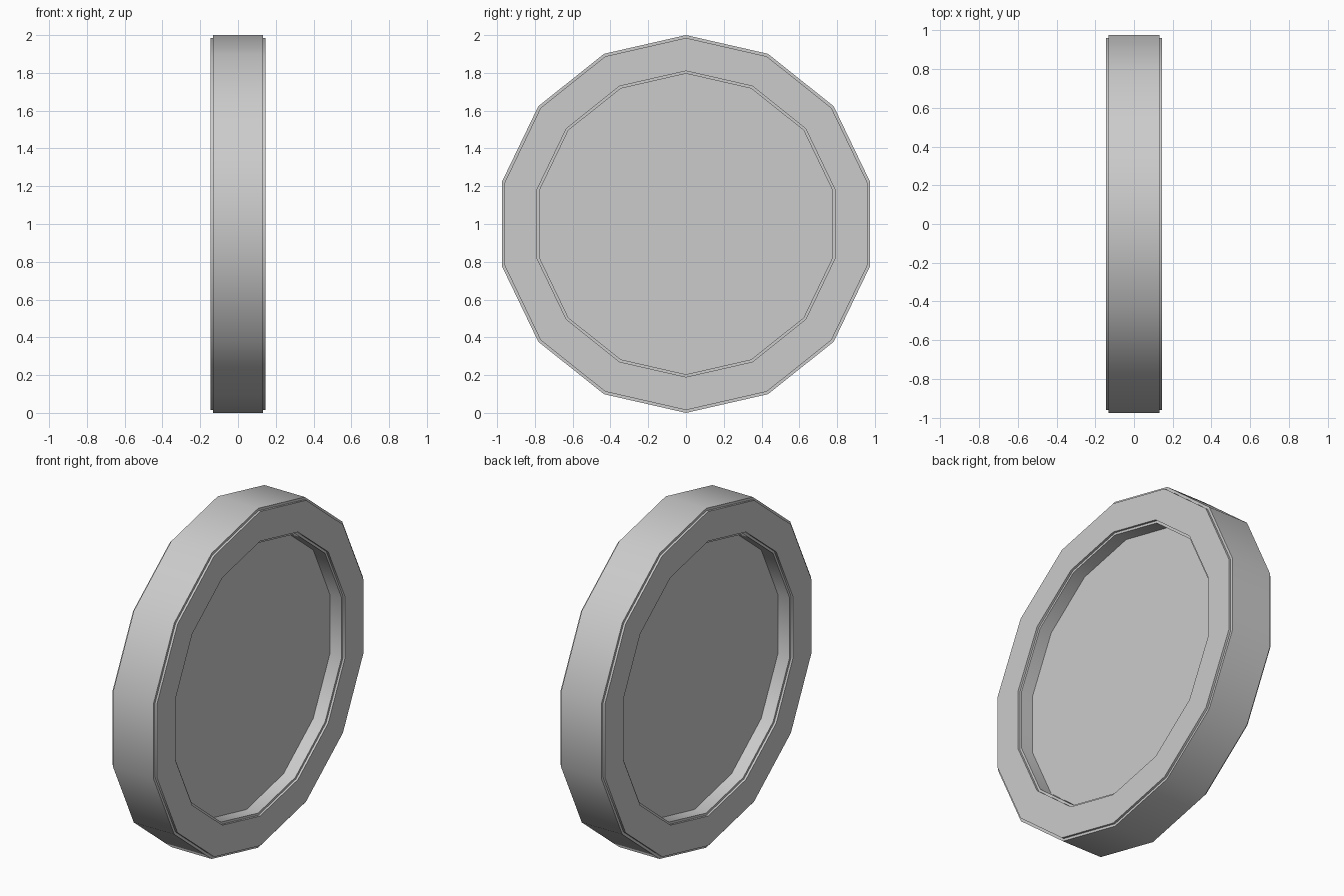
import bpy, bmesh
from math import sin, cos, pi, radians

if "Cube" in bpy.data.objects:
    bpy.data.objects.remove(bpy.data.objects["Cube"])

SIDES = 14

# Half profile from rim to hub: (x, radius); mirrored for the other face
half = [(0.132, 1.0), (0.132, 0.985), (0.145, 0.985), (0.145, 0.81),
        (0.132, 0.81), (0.132, 0.796), (0.055, 0.796)]
profile = [(-x, r) for x, r in reversed(half)] + half

# Wheel: revolve the profile around the x axis, a corner at top and bottom
bm = bmesh.new()
rings = []
for x, r in profile:
    rings.append([bm.verts.new((x, r * sin(2 * pi * i / SIDES),
                                1 + r * cos(2 * pi * i / SIDES)))
                  for i in range(SIDES)])
for a, b in zip(rings, rings[1:]):
    for i in range(SIDES):
        j = (i + 1) % SIDES
        bm.faces.new((a[i], a[j], b[j], b[i]))

# Recessed discs closing both sides
bm.faces.new(rings[0])
bm.faces.new(rings[-1])
bmesh.ops.recalc_face_normals(bm, faces=bm.faces)

mesh = bpy.data.meshes.new("wheel")
bm.to_mesh(mesh)
bm.free()
wheel = bpy.data.objects.new("wheel", mesh)
bpy.context.collection.objects.link(wheel)

# Smooth tread, crisp rim steps
bpy.context.view_layer.objects.active = wheel
wheel.select_set(True)
bpy.ops.object.shade_smooth_by_angle(angle=radians(30))
